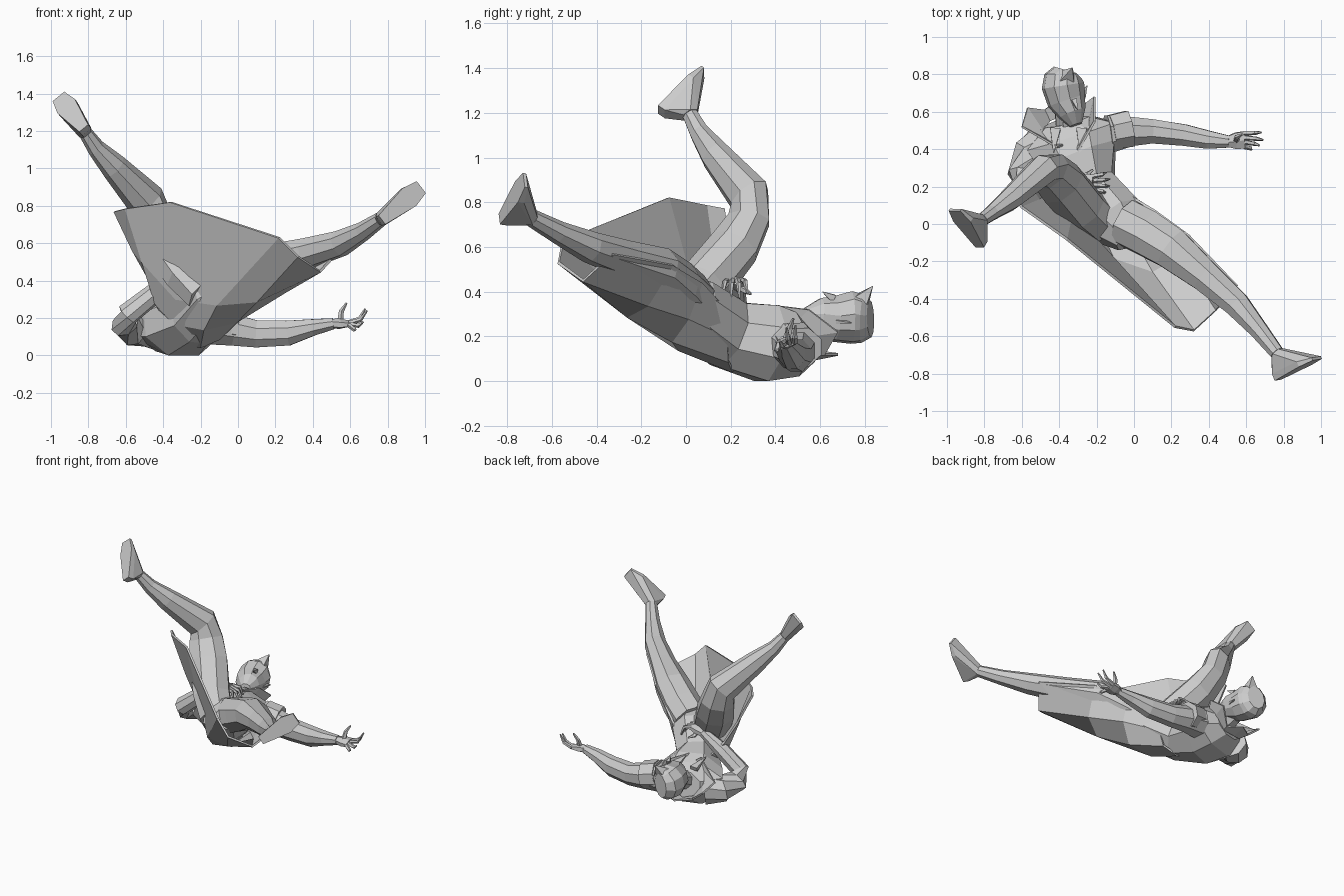
import bpy
import bmesh
from math import cos, sin, tau
from mathutils import Vector

default_cube = bpy.data.objects.get("Cube")
if default_cube:
    bpy.data.objects.remove(default_cube, do_unlink=True)


def finish(name, bm):
    bmesh.ops.remove_doubles(bm, verts=bm.verts, dist=.0005)
    bmesh.ops.recalc_face_normals(bm, faces=bm.faces)
    mesh = bpy.data.meshes.new(name)
    bm.to_mesh(mesh)
    bm.free()
    obj = bpy.data.objects.new(name, mesh)
    bpy.context.collection.objects.link(obj)
    return obj


def bridge(bm, rows, closed):
    """Skin neighbouring rows of vertices with quads."""
    for low, high in zip(rows, rows[1:]):
        count = len(low)
        for i in range(count if closed else count - 1):
            j = (i + 1) % count
            bm.faces.new((low[i], low[j], high[j], high[i]))


def limb(name, stations, side, sides=8):
    """Loft elliptical rings; each station is (centre, half width, half depth)."""
    bm = bmesh.new()
    centres = [Vector(s[0]) for s in stations]
    rows = []
    for i, (centre, width, depth) in enumerate(stations):
        ahead = centres[min(i + 1, len(centres) - 1)]
        behind = centres[max(i - 1, 0)]
        along = (ahead - behind).normalized()
        u = Vector(side)
        u = (u - along * u.dot(along)).normalized()
        v = along.cross(u)
        ring = []
        for k in range(sides):
            a = tau * (k + .5) / sides
            ring.append(bm.verts.new(centres[i] + u * width * cos(a) + v * depth * sin(a)))
        rows.append(ring)
    bridge(bm, rows, True)
    bm.faces.new(rows[0])
    bm.faces.new(rows[-1])
    return finish(name, bm)


def spike(name, base, tip, width, depth, side=(1, 0, 0), sides=4):
    return limb(name, [(base, width, depth), (tip, .002, .002)], side, sides)


def sheet(name, rows, thickness):
    """Open cloth panel with a little thickness."""
    bm = bmesh.new()
    bridge(bm, [[bm.verts.new(p) for p in row] for row in rows], False)
    obj = finish(name, bm)
    solid = obj.modifiers.new("Thickness", 'SOLIDIFY')
    solid.thickness = thickness
    solid.offset = 0
    return obj


def foot(name, ankle, shin, heel, toe):
    """Boot: convex hull between an ankle ring and a shaped sole."""
    ankle, shin, heel, toe = map(Vector, (ankle, shin, heel, toe))
    length = toe - heel
    leg = (ankle - shin).normalized()
    across = length.cross(leg).normalized()
    up = across.cross(length).normalized()
    if up.dot(leg) > 0:
        up = -up
    bm = bmesh.new()
    for t, width, height in ((0, .03, .04), (.3, .04, .03), (.7, .06, .03), (1, .04, .015)):
        for sign in (-1, 1):
            edge = heel + length * t + across * width * sign
            bm.verts.new(edge)
            bm.verts.new(edge + up * height)
    front = leg.cross(across)
    for k in range(6):
        a = tau * k / 6
        bm.verts.new(ankle + (across * cos(a) + front * sin(a)) * .04)
    result = bmesh.ops.convex_hull(bm, input=bm.verts)
    loose = [v for v in result["geom_interior"] if isinstance(v, bmesh.types.BMVert)]
    bmesh.ops.delete(bm, geom=loose, context='VERTS')
    return finish(name, bm)


def hand(name, wrist, knuckle, spread, tips, thumb, lift):
    """Palm, four bent fingers and a thumb."""
    wrist, knuckle, spread, lift = map(Vector, (wrist, knuckle, spread, lift))
    middle = wrist.lerp(knuckle, .5)
    limb(name + "_palm", [(wrist, .032, .026), (middle, .05, .028), (knuckle, .052, .018)], spread, 6)
    for i, tip in enumerate(tips):
        root = knuckle + spread * (i - 1.5) * .024
        bend = root.lerp(Vector(tip), .5) + lift
        limb(f"{name}_finger_{i + 1}", [(root, .014, .014), (bend, .012, .012), (tip, .005, .005)], spread, 5)
    bend = middle.lerp(Vector(thumb), .6) - (knuckle - wrist) * .15
    limb(name + "_thumb", [(middle, .02, .018), (bend, .014, .014), (thumb, .006, .006)], spread, 5)


# Torso and neck
limb("torso", [
    ((-.02, -.08, .39), .09, .08),
    ((-.1, .02, .33), .17, .15),
    ((-.23, .19, .21), .148, .165),
    ((-.3, .36, .17), .23, .185),
    ((-.34, .47, .165), .265, .155),
    ((-.36, .55, .18), .13, .1),
], (.93, .35, 0))
limb("neck", [((-.35, .5, .2), .07, .07), ((-.37, .64, .26), .06, .06)], (1, .2, 0))

# Head, pointed hair and face
limb("head", [
    ((-.31, .53, .3), .035, .03),
    ((-.33, .59, .29), .075, .085),
    ((-.36, .66, .28), .105, .105),
    ((-.38, .74, .285), .115, .12),
    ((-.38, .79, .28), .1, .11),
    ((-.37, .825, .28), .06, .085),
], (1, .2, -.2), 10)
spike("hair_peak", (-.37, .76, .33), (-.33, .835, .425), .08, .07)
spike("nose", (-.32, .66, .37), (-.3, .61, .4), .02, .025)
spike("right_ear", (-.45, .67, .27), (-.48, .73, .25), .03, .012, (0, 1, 0))
spike("left_ear", (-.28, .68, .27), (-.25, .74, .26), .03, .012, (0, 1, 0))

# Standing collar with zigzag edge
collar_base = [(-.3, .42, .32), (-.24, .5, .27), (-.24, .55, .2), (-.3, .57, .12), (-.38, .58, .1),
               (-.45, .55, .12), (-.49, .5, .19), (-.45, .44, .27), (-.38, .42, .32)]
collar_edge = [(-.3, .39, .34), (-.21, .55, .32), (-.21, .68, .22), (-.29, .62, .12), (-.38, .68, .12),
               (-.48, .61, .13), (-.57, .62, .2), (-.6, .52, .25), (-.41, .41, .34)]
sheet("collar", [collar_base, collar_edge], .012)
for label, x in (("left", -.28), ("right", -.42)):
    spike(label + "_lapel", (x, .51, .3), (x - .01, .38, .34), .04, .02)

# Outstretched left arm
limb("left_arm", [
    ((-.14, .48, .16), .11, .11),
    ((-.02, .495, .135), .085, .09),
    ((.1, .495, .115), .07, .078),
    ((.27, .475, .12), .062, .072),
    ((.4, .45, .15), .052, .048),
    ((.51, .44, .17), .034, .032),
], (0, 1, 0))
limb("left_shoulder_cap", [((-.12, .49, .17), .1, .1), ((-.02, .51, .15), .105, .095)], (0, 1, 0))
hand("left_hand", (.5, .44, .17), (.59, .45, .17), (0, 1, .15),
     [(.63, .395, .14), (.67, .42, .18), (.69, .45, .24), (.68, .49, .25)],
     (.58, .48, .28), (.015, 0, -.015))

# Bent right arm resting over the belly
limb("right_arm", [
    ((-.46, .44, .13), .1, .12),
    ((-.56, .37, .14), .09, .1),
    ((-.605, .27, .17), .068, .08),
    ((-.59, .21, .22), .06, .07),
    ((-.45, .22, .33), .055, .055),
    ((-.3, .23, .43), .033, .033),
], (.5, .5, -.7))
hand("right_hand", (-.31, .23, .42), (-.22, .22, .45), (0, 1, 0),
     [(-.15, .165, .39), (-.13, .2, .37), (-.13, .24, .37), (-.15, .275, .39)],
     (-.22, .29, .39), (.015, 0, .025))

# Straight left leg
left_ankle = (.765, -.69, .73)
left_calf = (.55, -.43, .6)
limb("left_leg", [
    ((-.05, .01, .37), .13, .125),
    ((.07, -.05, .43), .13, .12),
    ((.2, -.13, .5), .12, .105),
    ((.38, -.28, .55), .09, .085),
    (left_calf, .074, .072),
    ((.67, -.57, .665), .052, .052),
    (left_ankle, .04, .04),
], (.6, .8, 0))
foot("left_foot", left_ankle, left_calf, (.77, -.835, .725), (.98, -.725, .9))

# Raised and bent right leg
right_ankle = (-.815, .02, 1.19)
right_calf = (-.665, .13, 1.01)
limb("right_leg", [
    ((-.17, 0, .33), .11, .12),
    ((-.27, .08, .43), .12, .13),
    ((-.39, .215, .6), .11, .135),
    ((-.455, .28, .72), .09, .12),
    ((-.49, .285, .825), .085, .11),
    (right_calf, .062, .075),
    ((-.76, .06, 1.11), .042, .05),
    (right_ankle, .036, .038),
], (.6, -.8, 0))
foot("right_foot", right_ankle, right_calf, (-.825, -.125, 1.215), (-.96, .07, 1.385))

# Wide coat tail wrapping under both legs
coat_waist = [(-.39, .27, .3), (-.39, .25, .2), (-.34, .24, .08), (-.2, .21, .045),
              (-.1, .19, .09), (-.07, .18, .2), (-.09, .19, .31)]
coat_seat = [(-.47, .23, .4), (-.44, .18, .28), (-.34, .13, .17), (-.18, -.03, .14),
             (-.01, -.06, .18), (.1, .01, .28), (.11, .07, .44)]
coat_middle = [(-.56, .2, .56), (-.51, .13, .5), (-.33, .06, .3), (-.11, -.19, .27),
               (.1, -.26, .29), (.25, -.17, .34), (.29, -.06, .52)]
coat_hem = [(-.66, .17, .77), (-.6, .09, .785), (-.36, -.08, .82), (.22, -.55, .63),
            (.32, -.57, .53), (.44, -.46, .45), (.55, -.33, .57)]
sheet("coat_tail", [coat_waist, coat_seat, coat_middle, coat_hem], .014)
